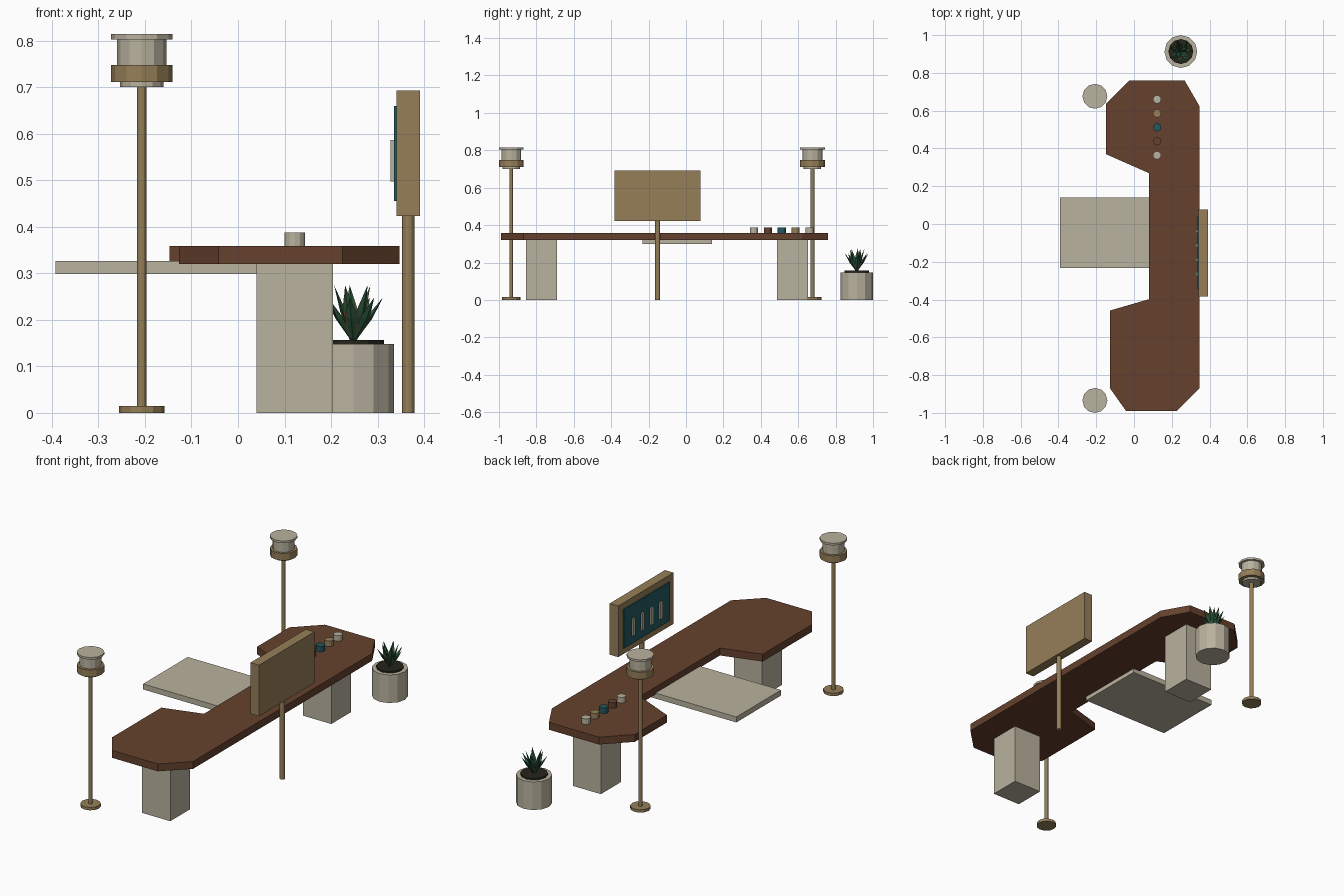
import bpy, bmesh, math
from mathutils import Matrix, Vector

cube = bpy.data.objects.get("Cube")
if cube:
    bpy.data.objects.remove(cube, do_unlink=True)


def material(name, hex_code):
    def linear(c):
        return c / 12.92 if c <= 0.04045 else ((c + 0.055) / 1.055) ** 2.4
    rgb = [linear(int(hex_code[i:i + 2], 16) / 255) for i in (0, 2, 4)]
    m = bpy.data.materials.new(name)
    m.use_nodes = True
    m.diffuse_color = (*rgb, 1)
    bsdf = m.node_tree.nodes["Principled BSDF"]
    bsdf.inputs["Base Color"].default_value = (*rgb, 1)
    bsdf.inputs["Roughness"].default_value = 0.8
    return m


CREAM = material("cream stone", "B9B29E")
WOOD = material("brown wood", "65412D")
TAN = material("tan brass", "967F59")
TEAL = material("deep teal", "20585E")
SOIL = material("dark soil", "25251C")
LEAF = material("leaf green", "28583D")
RIM = material("leaf rim brown", "6B5036")


def finish(name, bm, mat):
    bmesh.ops.recalc_face_normals(bm, faces=bm.faces)
    mesh = bpy.data.meshes.new(name)
    bm.to_mesh(mesh)
    bm.free()
    mesh.materials.append(mat)
    obj = bpy.data.objects.new(name, mesh)
    bpy.context.collection.objects.link(obj)
    return obj


def box(name, xs, ys, zs, mat):
    bm = bmesh.new()
    bmesh.ops.create_cube(bm, size=1)
    for v in bm.verts:
        v.co = [(r[0] + r[1]) / 2 + c * (r[1] - r[0]) for c, r in zip(v.co, (xs, ys, zs))]
    return finish(name, bm, mat)


def cylinder(name, x, y, z0, z1, radius, mat, sides=12):
    bm = bmesh.new()
    bmesh.ops.create_cone(bm, cap_ends=True, segments=sides, radius1=radius, radius2=radius,
                          depth=z1 - z0, matrix=Matrix.Translation((x, y, (z0 + z1) / 2)))
    return finish(name, bm, mat)


# Counter top: extruded outline
outline = [(-0.024, 0.76), (0.268, 0.76), (0.347, 0.623), (0.347, -0.87),
           (0.225, -0.99), (-0.042, -0.99), (-0.127, -0.87), (-0.127, -0.458),
           (0.08, -0.398), (0.08, 0.269), (-0.147, 0.369), (-0.147, 0.637)]
bm = bmesh.new()
face = bm.faces.new([bm.verts.new((x, y, 0.32)) for x, y in outline])
grown = bmesh.ops.extrude_face_region(bm, geom=[face])["geom"]
bmesh.ops.translate(bm, vec=(0, 0, 0.039),
                    verts=[g for g in grown if isinstance(g, bmesh.types.BMVert)])
finish("counter_top", bm, WOOD)

# Pedestals and side shelf
for name, y in (("front_pedestal", -0.773), ("back_pedestal", 0.57)):
    box(name, (0.04, 0.204), (y - 0.083, y + 0.083), (0, 0.32), CREAM)
box("side_shelf", (-0.392, 0.12), (-0.232, 0.14), (0.298, 0.327), CREAM)

# Floor lamps
for side, y in (("front", -0.934), ("back", 0.676)):
    for part, z0, z1, radius, mat in (("base", 0, 0.015, 0.049, TAN),
                                      ("pole", 0.015, 0.70, 0.01, TAN),
                                      ("neck", 0.70, 0.711, 0.047, CREAM),
                                      ("ring", 0.711, 0.748, 0.066, TAN),
                                      ("shade", 0.748, 0.803, 0.053, CREAM),
                                      ("cap", 0.803, 0.814, 0.066, CREAM)):
        cylinder(f"{side}_lamp_{part}", -0.207, y, z0, z1, radius, mat)

# Sign board on its post
cylinder("sign_post", 0.366, -0.152, 0, 0.43, 0.013, TAN)
box("sign_board", (0.341, 0.391), (-0.383, 0.078), (0.423, 0.693), TAN)
box("sign_panel", (0.335, 0.342), (-0.345, 0.04), (0.455, 0.66), TEAL)
for i in range(4):
    y = -0.152 + (i - 1.5) * 0.0755
    box(f"sign_bar_{i + 1}", (0.328, 0.336), (y - 0.01, y + 0.01), (0.497, 0.587), CREAM)

# Row of cups
for i, mat in enumerate((CREAM, WOOD, TEAL, TAN, CREAM)):
    cylinder(f"cup_{i + 1}", 0.122, 0.364 + i * 0.074, 0.358, 0.388, 0.022, mat)

# Potted plant
PX, PY = 0.248, 0.913
cylinder("plant_pot", PX, PY, 0, 0.148, 0.087, CREAM)
cylinder("pot_soil", PX, PY, 0.146, 0.157, 0.066, SOIL)


def blades(name, width, thick, mat):
    """Kite-shaped leaves fanning out from the middle of the pot."""
    bm = bmesh.new()
    for count, tilt, length, turn in ((7, 34, 0.115, 0.1), (5, 19, 0.128, 0.5)):
        for k in range(count):
            place = (Matrix.Translation((PX, PY, 0.153))
                     @ Matrix.Rotation(turn + math.tau * k / count, 4, "Z")
                     @ Matrix.Rotation(math.radians(tilt), 4, "Y"))
            rings = [[bm.verts.new(place @ Vector((x * thick * s, y * width * s, t * length)))
                      for x, y in ((1, 0), (0, 1), (-1, 0), (0, -1))]
                     for t, s in ((0, 0.5), (0.55, 1))]
            tip = bm.verts.new(place @ Vector((0, 0, length)))
            for j in range(4):
                n = (j + 1) % 4
                bm.faces.new((rings[0][j], rings[0][n], rings[1][n], rings[1][j]))
                bm.faces.new((rings[1][j], rings[1][n], tip))
            bm.faces.new(rings[0])
    return finish(name, bm, mat)


blades("plant_leaves", 0.0115, 0.006, LEAF)
blades("plant_leaf_rims", 0.0145, 0.0012, RIM)
